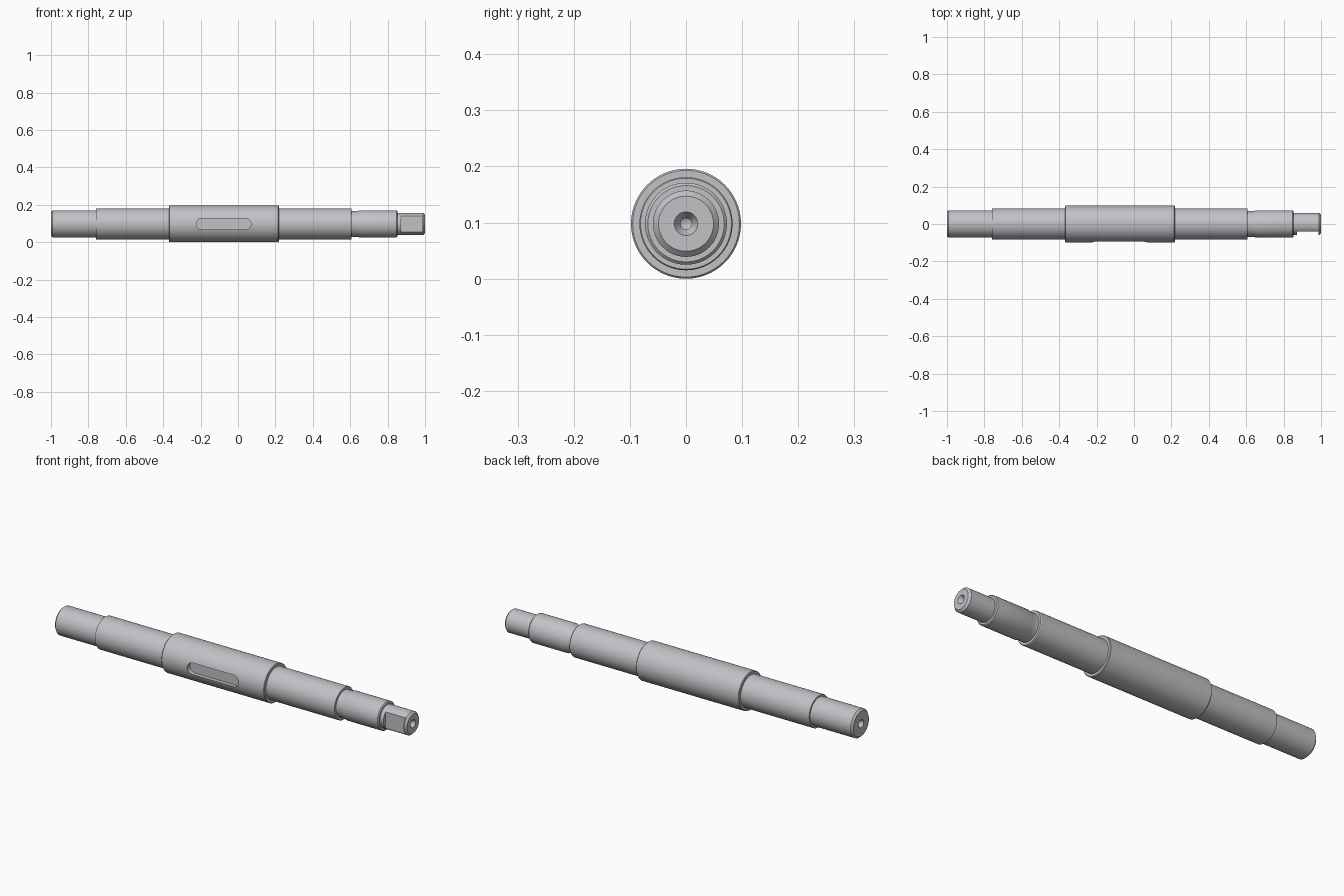
import bpy, bmesh, math
from mathutils import Matrix, Vector

if "Cube" in bpy.data.objects:
    bpy.data.objects.remove(bpy.data.objects["Cube"], do_unlink=True)

AXIS_Z = 0.098   # height of the shaft axis
SEGMENTS = 96

steel = bpy.data.materials.new("steel grey")
steel.use_nodes = True
colour = (0.53, 0.54, 0.56, 1)
steel.diffuse_color = colour
steel.node_tree.nodes["Principled BSDF"].inputs["Base Color"].default_value = colour


def make_object(name, bm):
    bmesh.ops.recalc_face_normals(bm, faces=bm.faces[:])
    mesh = bpy.data.meshes.new(name)
    bm.to_mesh(mesh)
    bm.free()
    mesh.materials.append(steel)
    obj = bpy.data.objects.new(name, mesh)
    bpy.context.collection.objects.link(obj)
    return obj


def lathe(name, profile):
    """Revolve (x, radius) points about the shaft axis."""
    bm = bmesh.new()
    verts = [bm.verts.new((x, 0, AXIS_Z + r)) for x, r in profile]
    edges = [bm.edges.new(pair) for pair in zip(verts, verts[1:])]
    bmesh.ops.spin(bm, geom=verts + edges, cent=(0, 0, AXIS_Z), axis=(1, 0, 0),
                   angle=2 * math.pi, steps=SEGMENTS)
    bmesh.ops.remove_doubles(bm, verts=bm.verts[:], dist=1e-5)
    return make_object(name, bm)


def prism(name, outline, y0, y1):
    """Extrude an outline of (x, z) points from y0 to y1."""
    bm = bmesh.new()
    face = bm.faces.new([bm.verts.new((x, y0, z)) for x, z in outline])
    out = bmesh.ops.extrude_face_region(bm, geom=[face])
    new = [g for g in out["geom"] if isinstance(g, bmesh.types.BMVert)]
    bmesh.ops.translate(bm, verts=new, vec=(0, y1 - y0, 0))
    obj = make_object(name, bm)
    obj.hide_render = True
    return obj


def cut(target, cutter):
    mod = target.modifiers.new("cut", "BOOLEAN")
    mod.operation = "DIFFERENCE"
    mod.solver = "EXACT"
    mod.object = cutter
    bpy.ops.object.select_all(action="DESELECT")
    target.select_set(True)
    bpy.context.view_layer.objects.active = target
    bpy.ops.object.modifier_apply(modifier=mod.name)
    bpy.data.objects.remove(cutter, do_unlink=True)


# Countersunk centre hole, from its tip outwards, as (depth, radius)
centre_hole = [(0.055, 0), (0.049, 0.010), (0.019, 0.010), (0, 0.021)]

# Stepped shaft with chamfered ends and a relief groove
steps = [
    (-1, 0.064), (-0.991, 0.073), (-0.76, 0.073),
    (-0.76, 0.081), (-0.757, 0.083), (-0.37, 0.083),
    (-0.37, 0.095), (-0.367, 0.098), (0.215, 0.098), (0.218, 0.095),
    (0.218, 0.083), (0.605, 0.083), (0.608, 0.081),
    (0.608, 0.069), (0.642, 0.069), (0.652, 0.073),
    (0.847, 0.073), (0.852, 0.068), (0.852, 0.059),
    (0.99, 0.059), (1, 0.049),
]
profile = ([(-1 + d, r) for d, r in centre_hole] + steps
           + [(1 - d, r) for d, r in reversed(centre_hole)])
shaft = lathe("stepped_shaft", profile)

# Round-ended keyway in the front of the middle section
half = 0.030
keyway = []
for centre, start in ((0.07 - half, -90), (-0.223 + half, 90)):
    for i in range(17):
        a = math.radians(start + i * 180 / 16)
        keyway.append((centre + half * math.cos(a), AXIS_Z + half * math.sin(a)))
cut(shaft, prism("keyway_cutter", keyway, -0.2, -0.073))

# Flat milled on the front of the small end
flat = [(0.872, 0), (0.986, 0), (0.986, 0.2), (0.872, 0.2)]
cut(shaft, prism("flat_cutter", flat, -0.2, -0.041))

bpy.ops.object.shade_smooth_by_angle(angle=math.radians(25))
